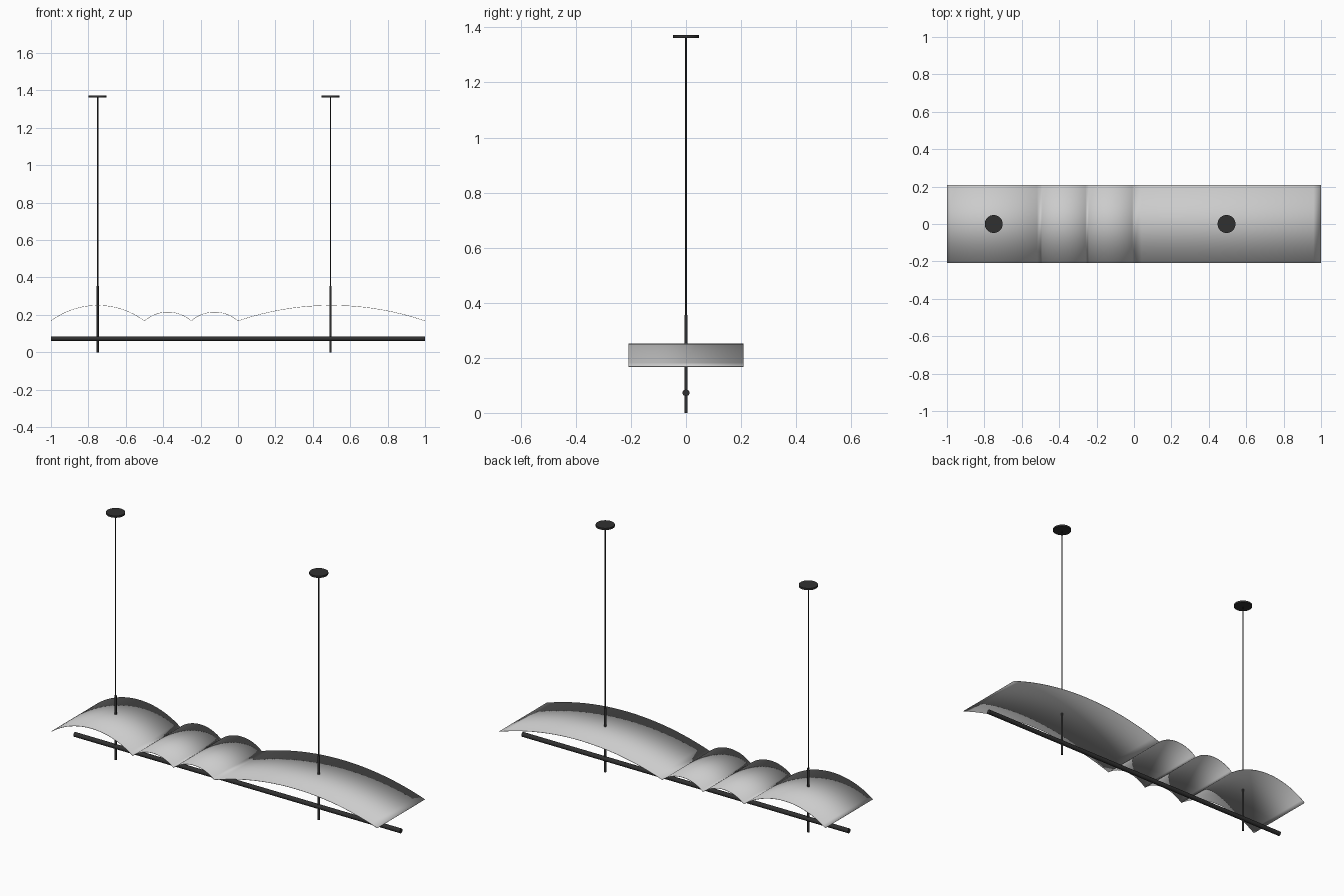
import bpy, bmesh, math

cube = bpy.data.objects.get("Cube")
if cube:
    bpy.data.objects.remove(cube, do_unlink=True)


def material(name, rgb):
    m = bpy.data.materials.new(name)
    m.use_nodes = True
    m.diffuse_color = (*rgb, 1)
    m.node_tree.nodes["Principled BSDF"].inputs["Base Color"].default_value = (*rgb, 1)
    return m


BLACK = material("black metal", (0.03, 0.03, 0.03))
GREY = material("light grey sheet", (0.6, 0.6, 0.6))


def smooth(ob):
    bpy.ops.object.select_all(action='DESELECT')
    ob.select_set(True)
    bpy.context.view_layer.objects.active = ob
    bpy.ops.object.shade_smooth_by_angle(angle=math.radians(35))


def cylinder(name, radius, length, centre, sides=16, rotation=(0, 0, 0)):
    bpy.ops.mesh.primitive_cylinder_add(vertices=sides, radius=radius, depth=length,
                                        location=centre, rotation=rotation)
    ob = bpy.context.object
    ob.name = name
    ob.data.materials.append(BLACK)
    smooth(ob)


def arc(x0, x1, base, rise, steps):
    """Points along a circular arch, leaving out its last point."""
    half = (x1 - x0) / 2
    r = (half * half + rise * rise) / (2 * rise)
    span = math.asin(half / r)
    for i in range(steps):
        a = span * (2 * i / steps - 1)
        yield x0 + half + r * math.sin(a), base + rise - r + r * math.cos(a)


# Wavy shade: four arches in a row, swept front to back
BASE, HALF_WIDTH = 0.169, 0.208
profile = []
for x0, x1, rise in ((-1, -0.5, 0.083), (-0.5, -0.25, 0.047),
                     (-0.25, 0, 0.047), (0, 1, 0.083)):
    profile += arc(x0, x1, BASE, rise, 24)
profile.append((1, BASE))

bm = bmesh.new()
rows = [[bm.verts.new((x, y, z)) for x, z in profile] for y in (-HALF_WIDTH, HALF_WIDTH)]
for i in range(len(profile) - 1):
    bm.faces.new((rows[0][i], rows[0][i + 1], rows[1][i + 1], rows[1][i]))
mesh = bpy.data.meshes.new("wavy_shade")
bm.to_mesh(mesh)
bm.free()
shade = bpy.data.objects.new("wavy_shade", mesh)
bpy.context.collection.objects.link(shade)
mesh.materials.append(GREY)
smooth(shade)
solid = shade.modifiers.new("thickness", 'SOLIDIFY')
solid.thickness = 0.002

# Long horizontal light bar
cylinder("light_bar", 0.0125, 2, (0, 0, 0.073), 24, (0, math.pi / 2, 0))

# Two hangers: lower rod, cable and ceiling disc
for side, x in (("right", -0.75), ("left", 0.495)):
    cylinder(side + "_rod", 0.006, 0.355, (x, 0, 0.1775))
    cylinder(side + "_cable", 0.003, 1.01, (x, 0, 0.86), 12)
    cylinder(side + "_ceiling_disc", 0.048, 0.01, (x, 0, 1.367), 32)
